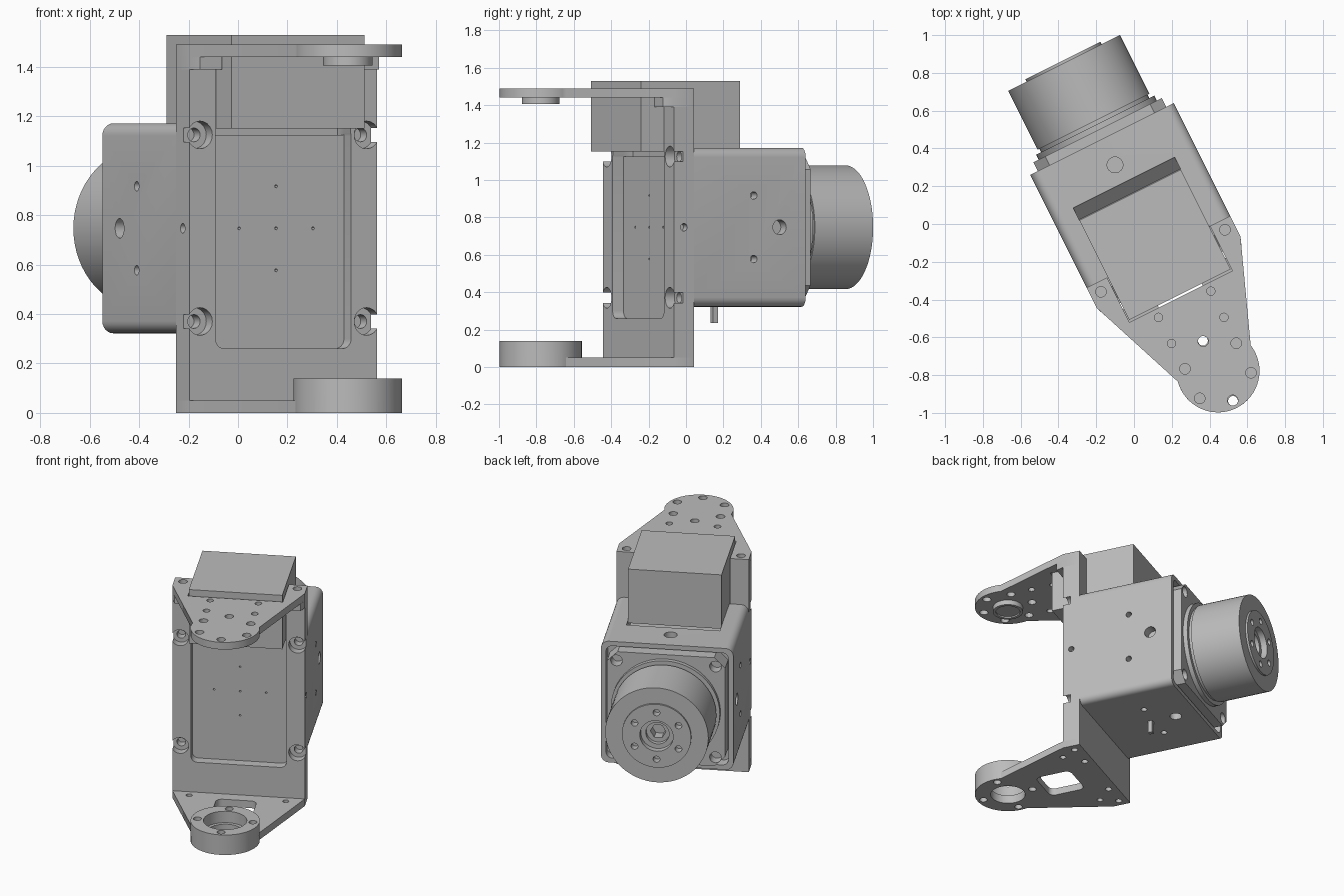
import bpy, bmesh, math
from mathutils import Matrix

cube = bpy.data.objects.get("Cube")
if cube:
    bpy.data.objects.remove(cube)

grey = bpy.data.materials.new("machined grey")
grey.use_nodes = True
grey.diffuse_color = (0.5, 0.5, 0.5, 1)
grey.node_tree.nodes["Principled BSDF"].inputs["Base Color"].default_value = (0.5, 0.5, 0.5, 1)

# Everything is laid out along the motor axis (local y), then turned as a whole
PLACE = Matrix.Rotation(math.atan(0.5), 4, 'Z') @ Matrix.Translation((0.05, 0, 0))
MID = 0.747     # motor axis height
HALF = 0.425    # half width of housing and bracket
TIP = -0.894    # pivot position


def circle(x, y, r, n=32):
    return [(x + r * math.cos(2 * math.pi * i / n), y + r * math.sin(2 * math.pi * i / n))
            for i in range(n)]


def rounded(x, y, hx, hy, r, n=6):
    pts = []
    for k, (sx, sy) in enumerate([(1, 1), (-1, 1), (-1, -1), (1, -1)]):
        for i in range(n + 1):
            a = math.pi / 2 * (k + i / n)
            pts.append((x + sx * (hx - r) + r * math.cos(a), y + sy * (hy - r) + r * math.sin(a)))
    return pts


def rect(x0, x1, y0, y1):
    return [(x0, y0), (x1, y0), (x1, y1), (x0, y1)]


def prism(pts, axis, a, b):
    """Extrude a 2D outline along an axis from a to b."""
    place = {'x': lambda p, h: (h, p[0], p[1]),
             'y': lambda p, h: (p[0], h, p[1]),
             'z': lambda p, h: (p[0], p[1], h)}[axis]
    bm = bmesh.new()
    low = [bm.verts.new(place(p, a)) for p in pts]
    top = [bm.verts.new(place(p, b)) for p in pts]
    bm.faces.new(low)
    bm.faces.new(top)
    n = len(pts)
    for i in range(n):
        bm.faces.new((low[i], low[(i + 1) % n], top[(i + 1) % n], top[i]))
    bmesh.ops.recalc_face_normals(bm, faces=bm.faces)
    me = bpy.data.meshes.new("part")
    bm.to_mesh(me)
    bm.free()
    ob = bpy.data.objects.new("cutter", me)
    bpy.context.collection.objects.link(ob)
    ob.hide_render = True
    return ob


def part(name, body, cuts=(), adds=()):
    """Merge and cut the solids, then place the finished part."""
    for op, tools in (('UNION', adds), ('DIFFERENCE', cuts)):
        for t in tools:
            m = body.modifiers.new(op, 'BOOLEAN')
            m.operation, m.solver, m.object = op, 'EXACT', t
    bpy.context.view_layer.update()
    deps = bpy.context.evaluated_depsgraph_get()
    me = bpy.data.meshes.new_from_object(body.evaluated_get(deps))
    body.modifiers.clear()
    body.data = me
    for t in list(cuts) + list(adds):
        bpy.data.objects.remove(t)
    me.transform(PLACE)
    me.materials.clear()
    me.materials.append(grey)
    body.name = me.name = name
    body.hide_render = False
    bpy.ops.object.select_all(action='DESELECT')
    body.select_set(True)
    bpy.context.view_layer.objects.active = body
    bpy.ops.object.shade_smooth_by_angle(angle=math.radians(30))
    return body


def holes(points, r, axis, a, b):
    return [prism(circle(x, y, r, 20), axis, a, b) for x, y in points]


def ring(n, r, cx, cy, start=math.pi / 2):
    return [(cx + r * math.cos(start + 2 * math.pi * i / n),
             cy + r * math.sin(start + 2 * math.pi * i / n)) for i in range(n)]


def pairs(x, *ys):
    return [(s * x, y) for s in (-1, 1) for y in ys]


# Tapered arm outline with a round tip
arm = [(HALF, -0.31), (HALF, -0.19), (-HALF, -0.19), (-HALF, -0.31)]
arm += [(0.22 * math.cos(a), TIP + 0.22 * math.sin(a))
        for a in [math.pi - 0.2 + (math.pi + 0.4) * i / 32 for i in range(33)]]

# Lower arm with pivot ring and window
cuts = [prism(circle(0, TIP, 0.138, 48), 'z', 0.06, 0.2),
        prism(circle(0, TIP, 0.115, 48), 'z', -0.1, 0.1),
        prism(rounded(0, -0.515, 0.13, 0.125, 0.04), 'z', -0.1, 0.1)]
cuts += holes(ring(4, 0.178, 0, TIP), 0.026, 'z', -0.1, 0.2)
cuts += holes(pairs(0.37, -0.25) + pairs(0.2, -0.25), 0.022, 'z', -0.1, 0.03)
cuts += holes(pairs(0.31, -0.36), 0.02, 'z', -0.1, 0.1)
part("lower_arm", prism(arm, 'z', 0, 0.05), cuts,
     [prism(circle(0, TIP, 0.22, 64), 'z', 0, 0.14)])

# Upper arm with slot for the electronics box
cuts = [prism(rect(-0.305, 0.305, -0.455, -0.1), 'z', 1.3, 1.6)]
cuts += holes(ring(6, 0.175, 0, TIP), 0.028, 'z', 1.3, 1.6)
cuts += holes(pairs(0.155, -0.5, -0.655), 0.022, 'z', 1.3, 1.6)
cuts += holes(pairs(0.367, -0.243), 0.028, 'z', 1.43, 1.6)
part("upper_arm", prism(arm, 'z', 1.44, 1.49), cuts)
part("upper_pivot_boss", prism(circle(0, TIP, 0.1, 40), 'z', 1.405, 1.44),
     [prism(circle(0, TIP, 0.08, 40), 'z', 1.3, 1.415)])
for side, s in (("left", 1), ("right", -1)):
    part(side + "_arm_step", prism([(s * 0.305, -0.365), (s * 0.405, -0.365), (s * HALF, -0.31),
                                    (s * HALF, -0.19), (s * 0.305, -0.19)], 'z', 1.39, 1.44))

# Upright bracket plate: front pocket, top slot, counterbored screw seats
cuts = [prism(rounded(0, 0.71, 0.307, 0.45, 0.04), 'y', -0.4, -0.245),
        prism(rect(-0.305, 0.305, 1.125, 1.6), 'y', -0.4, -0.1)]
seats = pairs(0.377, 0.37, 1.125)
cuts += holes(seats, 0.056, 'y', -0.4, -0.255)
cuts += holes(seats, 0.028, 'y', -0.3, -0.2)
cuts += holes([(0, MID), (0, MID - 0.17), (0, MID + 0.17)] + pairs(0.167, MID),
              0.006, 'y', -0.3, -0.22)
for s in (-1, 1):
    cuts += holes([(-0.25, MID)], 0.02, 'x', s * 0.38, s * 0.5)
part("bracket_plate", prism(rect(-HALF, HALF, 0.05, 1.39), 'y', -0.31, -0.19), cuts)

# Motor housing with open back and holes on all four sides
cuts = [prism(rounded(0, MID, 0.393, 0.393, 0.04), 'y', 0.4, 0.6),
        prism([(0.22, 1.19), (0.22, 1.165), (0.15, 1.1), (-0.1, 1.1), (-0.1, 1.19)], 'x', -0.3, 0.3)]
for s in (-1, 1):
    cuts += holes([(0.322, MID)], 0.04, 'x', s * 0.36, s * 0.5)
    cuts += holes([(0.167, MID - 0.17), (0.167, MID + 0.17)], 0.02, 'x', s * 0.36, s * 0.5)
cuts += holes([(0, 0.325)], 0.042, 'z', 1.05, 1.3)
cuts += holes([(0, 0.325)], 0.04, 'z', 0.2, 0.4)
cuts += holes(pairs(0.167, 0.167), 0.02, 'z', 0.2, 0.4)
part("motor_housing", prism(rounded(0, MID, HALF, HALF, 0.05), 'y', -0.19, 0.478), cuts)
part("locating_pin", prism(rect(-0.015, 0.015, 0.13, 0.16), 'z', 0.235, 0.33))

# Electronics box on top
part("electronics_box", prism(rect(-0.3, 0.3, -0.443, 0.147), 'z', 1.152, 1.53))

# Motor flange with corner screws
part("motor_flange", prism(rounded(0, MID, 0.38, 0.38, 0.07, 1), 'y', 0.4, 0.53),
     holes(pairs(0.318, MID - 0.318, MID + 0.318), 0.038, 'y', 0.46, 0.6))

# Output drum: collar, groove, drum, face plate
part("motor_collar", prism(circle(0, MID, 0.35, 64), 'y', 0.53, 0.56))
part("motor_neck", prism(circle(0, MID, 0.32, 64), 'y', 0.56, 0.58))
cuts = [prism(circle(0, MID, 0.107, 40), 'y', 0.9, 1),
        prism(circle(0, MID, 0.075, 40), 'y', 0.87, 1),
        prism(circle(0, MID, 0.05, 6), 'y', 0.8, 1)]
cuts += holes(ring(6, 0.163, 0, MID), 0.022, 'y', 0.89, 1)
part("output_drum", prism(circle(0, MID, 0.331, 64), 'y', 0.58, 0.928), cuts,
     [prism(circle(0, MID, 0.222, 64), 'y', 0.85, 0.942)])
